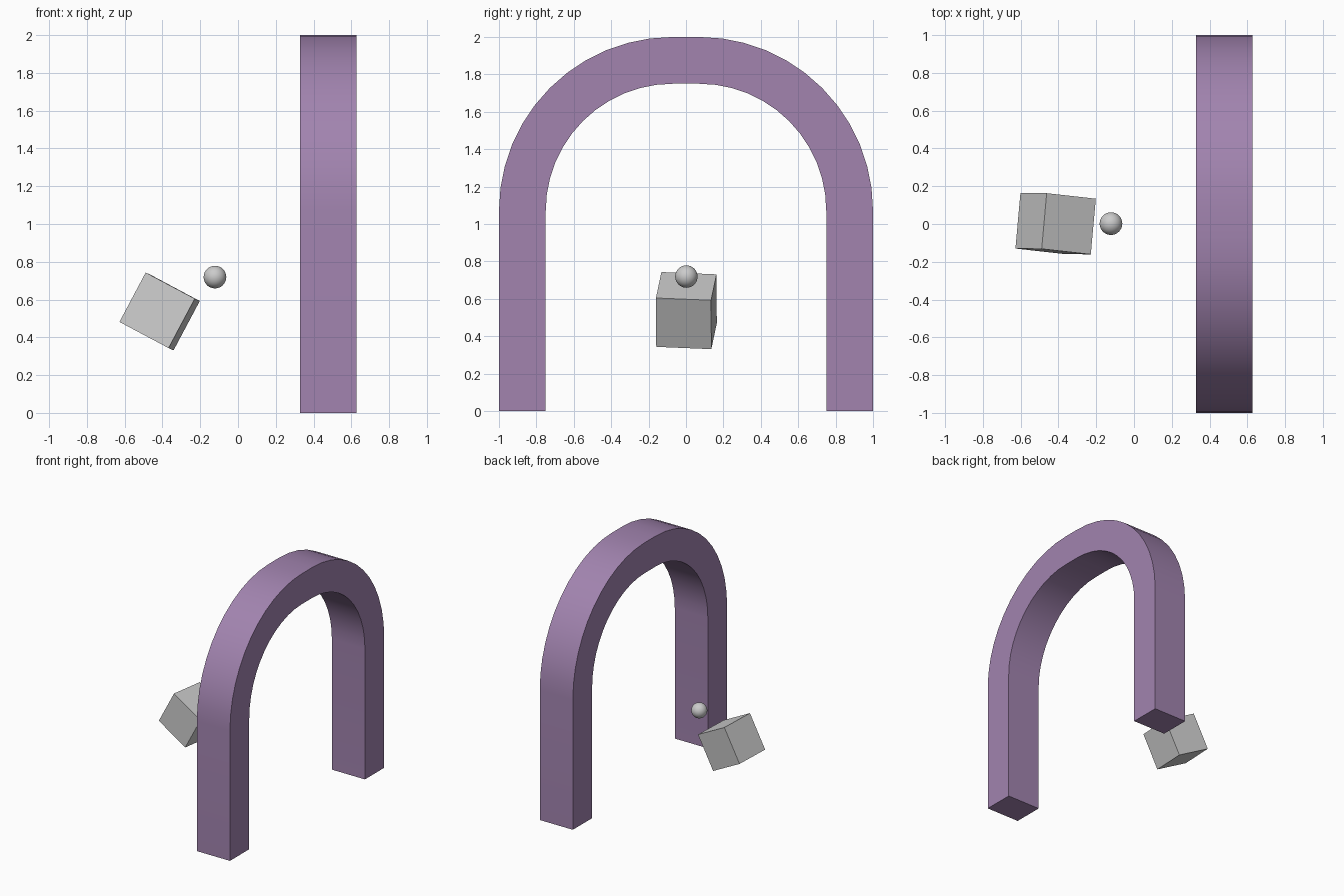
import bpy, bmesh
from math import sin, cos, pi, radians
from mathutils import Matrix, Vector

if "Cube" in bpy.data.objects:
    bpy.data.objects.remove(bpy.data.objects["Cube"])

SEGMENTS = 12
SPRING = 1.07      # height where the arch starts to bend
FLAT = 0.07        # half width of the flat crown


def smooth(obj):
    bpy.ops.object.select_all(action='DESELECT')
    obj.select_set(True)
    bpy.context.view_layer.objects.active = obj
    bpy.ops.object.shade_smooth_by_angle(angle=radians(30))


def outline(half_width):
    """Arch line in (y, z), from the left foot over the crown to the right foot."""
    r = half_width - FLAT
    right = [(half_width, 0.0)]
    for i in range(SEGMENTS + 1):
        a = i / SEGMENTS * pi / 2
        right.append((FLAT + r * cos(a), SPRING + r * sin(a)))
    left = [(-y, z) for y, z in right]
    return left + right[::-1]


def add_object(name, bm):
    bmesh.ops.recalc_face_normals(bm, faces=bm.faces)
    mesh = bpy.data.meshes.new(name)
    bm.to_mesh(mesh)
    bm.free()
    obj = bpy.data.objects.new(name, mesh)
    bpy.context.collection.objects.link(obj)
    return obj


# Arch: strip between inner and outer lines, extruded along x
bm = bmesh.new()
outer, inner = ([bm.verts.new((0.327, y, z)) for y, z in outline(w)] for w in (1.0, 0.75))
for i in range(len(outer) - 1):
    bm.faces.new((outer[i], outer[i + 1], inner[i + 1], inner[i]))
ext = bmesh.ops.extrude_face_region(bm, geom=bm.faces[:], use_keep_orig=True)
moved = [g for g in ext['geom'] if isinstance(g, bmesh.types.BMVert)]
bmesh.ops.translate(bm, verts=moved, vec=(0.3, 0, 0))
arch = add_object("arch", bm)
smooth(arch)
purple = bpy.data.materials.new("purple")
purple.diffuse_color = (0.36, 0.23, 0.43, 1)
purple.use_nodes = True
purple.node_tree.nodes["Principled BSDF"].inputs["Base Color"].default_value = purple.diffuse_color
arch.data.materials.append(purple)

# Tilted cube
u = Vector((0.259, -0.029, -0.138)).normalized()
v = Vector((0.026, 0.293, -0.012))
v = (v - v.dot(u) * u).normalized()
rotation = Matrix((u, v, u.cross(v))).transposed().to_4x4()
bm = bmesh.new()
bmesh.ops.create_cube(bm, size=0.296, matrix=Matrix.Translation((-0.415, 0.002, 0.537)) @ rotation)
add_object("tilted_cube", bm)

# Small ball
bpy.ops.mesh.primitive_uv_sphere_add(segments=32, ring_count=16, radius=0.06,
                                     location=(-0.122, 0.002, 0.719))
ball = bpy.context.object
ball.name = "ball"
smooth(ball)
